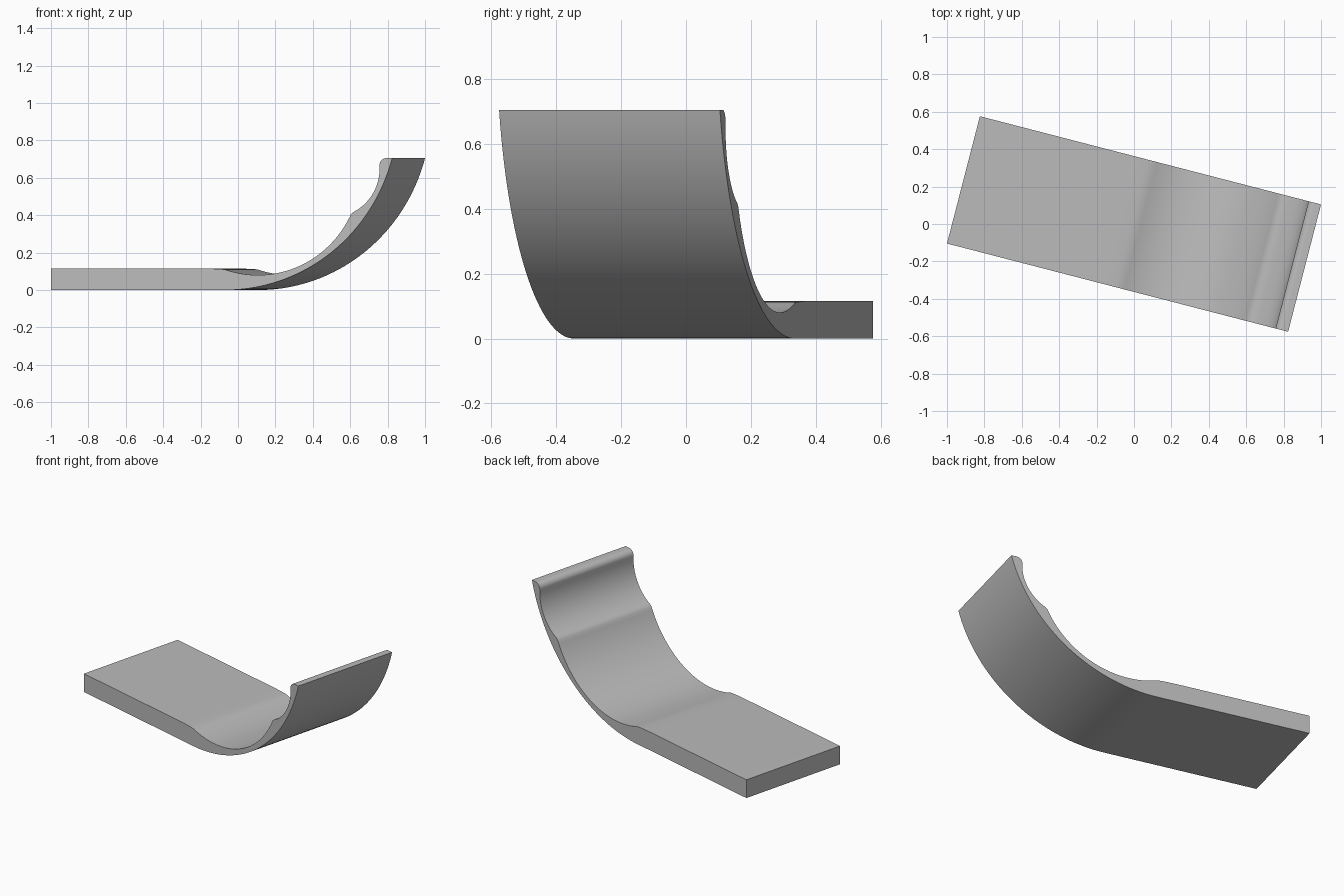
import bpy, bmesh
from math import radians, sin, cos, asin, acos
from mathutils import Matrix

if "Cube" in bpy.data.objects:
    bpy.data.objects.remove(bpy.data.objects["Cube"], do_unlink=True)

HALF_LENGTH, HALF_WIDTH = 0.942, 0.3515
TOP, DECK, TURN = 0.705, 0.115, -14.5


def arc(cx, cz, r, start, end, steps):
    """Points on a circle, angles in radians."""
    angles = [start + (end - start) * i / steps for i in range(steps + 1)]
    return [(cx + r * cos(a), cz + r * sin(a)) for a in angles]


def material(name, rgb):
    mat = bpy.data.materials.new(name)
    mat.use_nodes = True
    mat.diffuse_color = (*rgb, 1)
    mat.node_tree.nodes["Principled BSDF"].inputs["Base Color"].default_value = (*rgb, 1)
    return mat


# Underside: flat, then one long arc sweeping up to the lip
down = radians(-90)
bend = 0.02
run = HALF_LENGTH - bend
radius = (run ** 2 + TOP ** 2) / (2 * TOP)
profile = [(-HALF_LENGTH, 0)]
profile += arc(bend, radius, radius, down, down + asin(run / radius), 40)

# Rounded lip
profile += arc(0.908, 0.67, 0.035, radians(90), radians(180), 10)

# Upper hollow below the lip, ending at a ridge
profile += arc(0.613, 0.65, 0.26, 0, asin(-0.235 / 0.26), 20)

# Main hollow, dipping below the deck and easing out onto it
profile += arc(0.2, 0.65, 0.57, asin(-0.235 / 0.57) - 0.02,
               down - acos(0.54 / 0.57), 40)
profile += [(-0.012, 0.1125), (-0.05, 0.114), (-0.105, DECK), (-HALF_LENGTH, DECK)]

# Extrude the profile across the width
bm = bmesh.new()
face = bm.faces.new([bm.verts.new((u, -HALF_WIDTH, z)) for u, z in profile])
grown = bmesh.ops.extrude_face_region(bm, geom=[face])["geom"]
moved = [g for g in grown if isinstance(g, bmesh.types.BMVert)]
bmesh.ops.translate(bm, verts=moved, vec=(0, 2 * HALF_WIDTH, 0))
bmesh.ops.recalc_face_normals(bm, faces=bm.faces)
bm.transform(Matrix.Rotation(radians(TURN), 4, "Z"))

mesh = bpy.data.meshes.new("curved_ramp")
bm.to_mesh(mesh)
bm.free()
mesh.materials.append(material("plain grey", (0.5, 0.5, 0.5)))
ramp = bpy.data.objects.new("curved_ramp", mesh)
bpy.context.collection.objects.link(ramp)

# Smooth curves, crisp ridge and rim
bpy.ops.object.select_all(action="DESELECT")
ramp.select_set(True)
bpy.context.view_layer.objects.active = ramp
bpy.ops.object.shade_smooth_by_angle(angle=radians(30))
